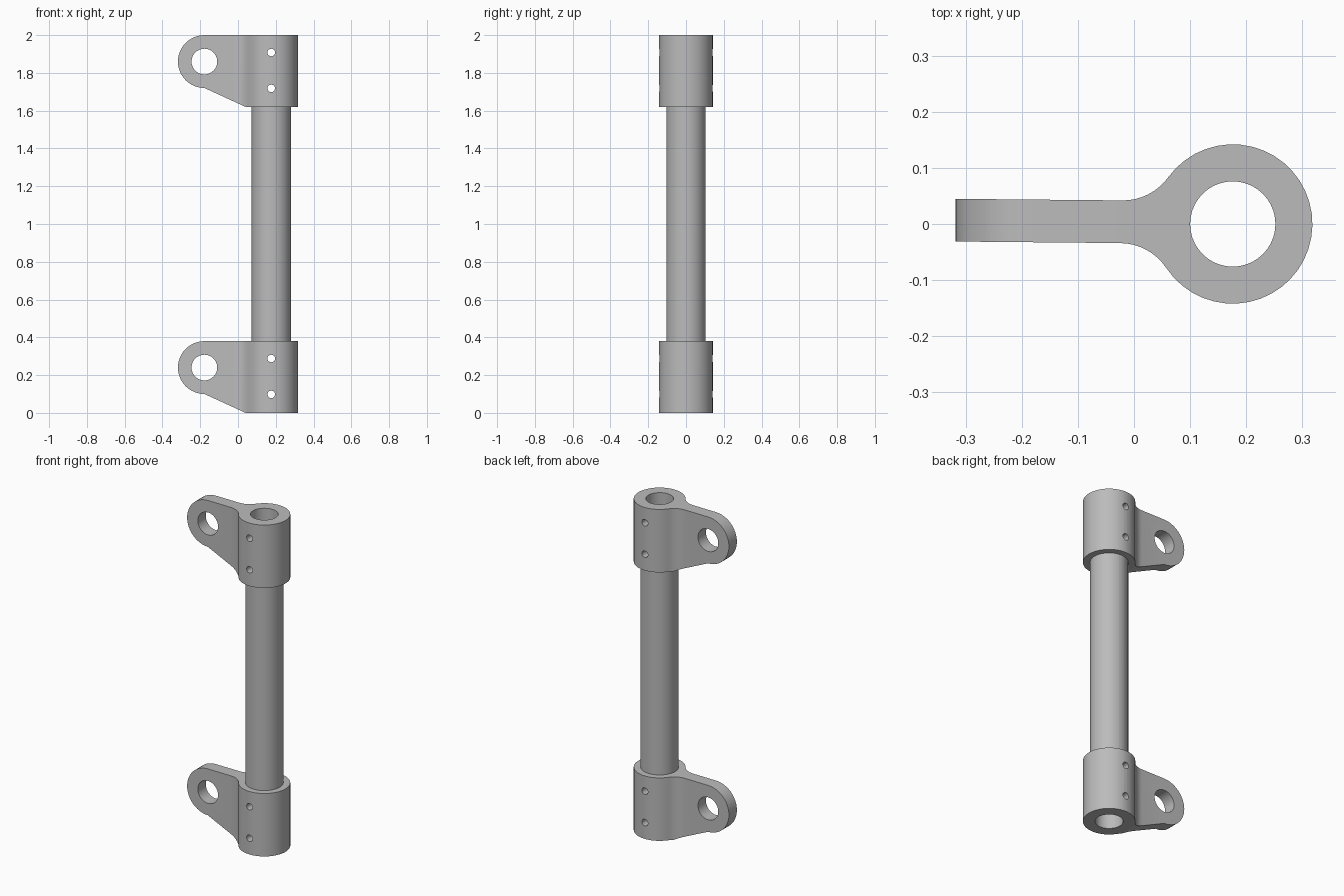
import bpy, bmesh
from math import sin, cos, pi, radians, sqrt, atan2
from mathutils import Vector

cube = bpy.data.objects.get("Cube")
if cube:
    bpy.data.objects.remove(cube, do_unlink=True)

metal = bpy.data.materials.new("grey_metal")
metal.use_nodes = True
metal.diffuse_color = (0.5, 0.5, 0.5, 1)
metal.node_tree.nodes["Principled BSDF"].inputs["Base Color"].default_value = (0.5, 0.5, 0.5, 1)

AXIS_X = 0.176                  # tube and collar centre line
COLLAR_R, TUBE_R, BORE_R = 0.142, 0.104, 0.076
COLLAR_H = 0.38
EYE_X, EYE_Z, EYE_R, EYE_HOLE = -0.178, 0.24, 0.14, 0.068
FILLET_R = 0.1
PIN_HEIGHTS = (0.098, 0.288)


def arc(cx, cy, r, a0, a1, n):
    return [(cx + r * cos(a0 + (a1 - a0) * i / n), cy + r * sin(a0 + (a1 - a0) * i / n))
            for i in range(n + 1)]


def circle(cx, cy, r, n=40):
    return arc(cx, cy, r, 0, 2 * pi, n)[:-1]


def prism(name, outline, low, high, along="z"):
    """Extrude a closed 2D outline along z (plan) or y (side profile)."""
    def place(p, t):
        return (p[0], p[1], t) if along == "z" else (p[0], t, p[1])
    bm = bmesh.new()
    face = bm.faces.new([bm.verts.new(place(p, low)) for p in outline])
    top = bmesh.ops.extrude_face_region(bm, geom=[face])
    shift = Vector(place((0, 0), high - low))
    bmesh.ops.translate(bm, vec=shift,
                        verts=[g for g in top["geom"] if isinstance(g, bmesh.types.BMVert)])
    bmesh.ops.recalc_face_normals(bm, faces=bm.faces)
    mesh = bpy.data.meshes.new(name)
    bm.to_mesh(mesh)
    bm.free()
    mesh.materials.append(metal)
    obj = bpy.data.objects.new(name, mesh)
    bpy.context.collection.objects.link(obj)
    return obj


def activate(obj):
    bpy.ops.object.select_all(action="DESELECT")
    obj.select_set(True)
    bpy.context.view_layer.objects.active = obj


def combine(obj, cutter, operation="DIFFERENCE"):
    mod = obj.modifiers.new("cut", "BOOLEAN")
    mod.operation, mod.solver, mod.object = operation, "EXACT", cutter
    activate(obj)
    bpy.ops.object.modifier_apply(modifier=mod.name)
    bpy.data.objects.remove(cutter, do_unlink=True)


def smooth(obj):
    activate(obj)
    bpy.ops.object.shade_smooth_by_angle(angle=radians(30))


def fillet(edge):
    """Arc blending the lug side at distance edge into the collar, and its collar angle."""
    dx = sqrt((COLLAR_R + FILLET_R) ** 2 - (edge + FILLET_R) ** 2)
    angle = atan2(edge + FILLET_R, -dx)
    points = arc(AXIS_X - dx, edge + FILLET_R, FILLET_R, angle - pi, -pi / 2, 8)
    return points, angle


def drill_pins(obj, base):
    for z in PIN_HEIGHTS:
        combine(obj, prism("pin_cutter", circle(AXIS_X, base + z, 0.02, 20), -0.3, 0.3, "y"))


# Plan of the bracket: round collar, fillets and flat lug
back, back_angle = fillet(0.042)
front, front_angle = fillet(0.034)
plan = arc(AXIS_X, 0, COLLAR_R, -front_angle, back_angle, 34)[1:-1]
plan += back + [(-0.34, 0.045), (-0.34, -0.031)]
plan += [(x, -y) for x, y in reversed(front)]

# Side profile of the bracket: rounded eye and sloping underside
profile = [(0.4, 0), (0.4, COLLAR_H)]
profile += arc(EYE_X, EYE_Z, EYE_R, pi / 2, 3 * pi / 2, 24) + [(0.04, 0)]

# Brackets
for name, base in (("lower_bracket", 0), ("upper_bracket", 2 - COLLAR_H)):
    bracket = prism(name, plan, base - 0.05, base + COLLAR_H + 0.05)
    side = [(x, z + base) for x, z in profile]
    combine(bracket, prism("side_cutter", side, -0.3, 0.3, "y"), "INTERSECT")
    combine(bracket, prism("bore_cutter", circle(AXIS_X, 0, TUBE_R), base - 0.1, base + 0.5))
    combine(bracket, prism("eye_cutter", circle(EYE_X, base + EYE_Z, EYE_HOLE), -0.3, 0.3, "y"))
    drill_pins(bracket, base)
    smooth(bracket)

# Hollow tube running through both collars
tube = prism("tube", circle(AXIS_X, 0, TUBE_R), 0, 2)
combine(tube, prism("bore_cutter", circle(AXIS_X, 0, BORE_R), -0.1, 2.1))
for base in (0, 2 - COLLAR_H):
    drill_pins(tube, base)
smooth(tube)
